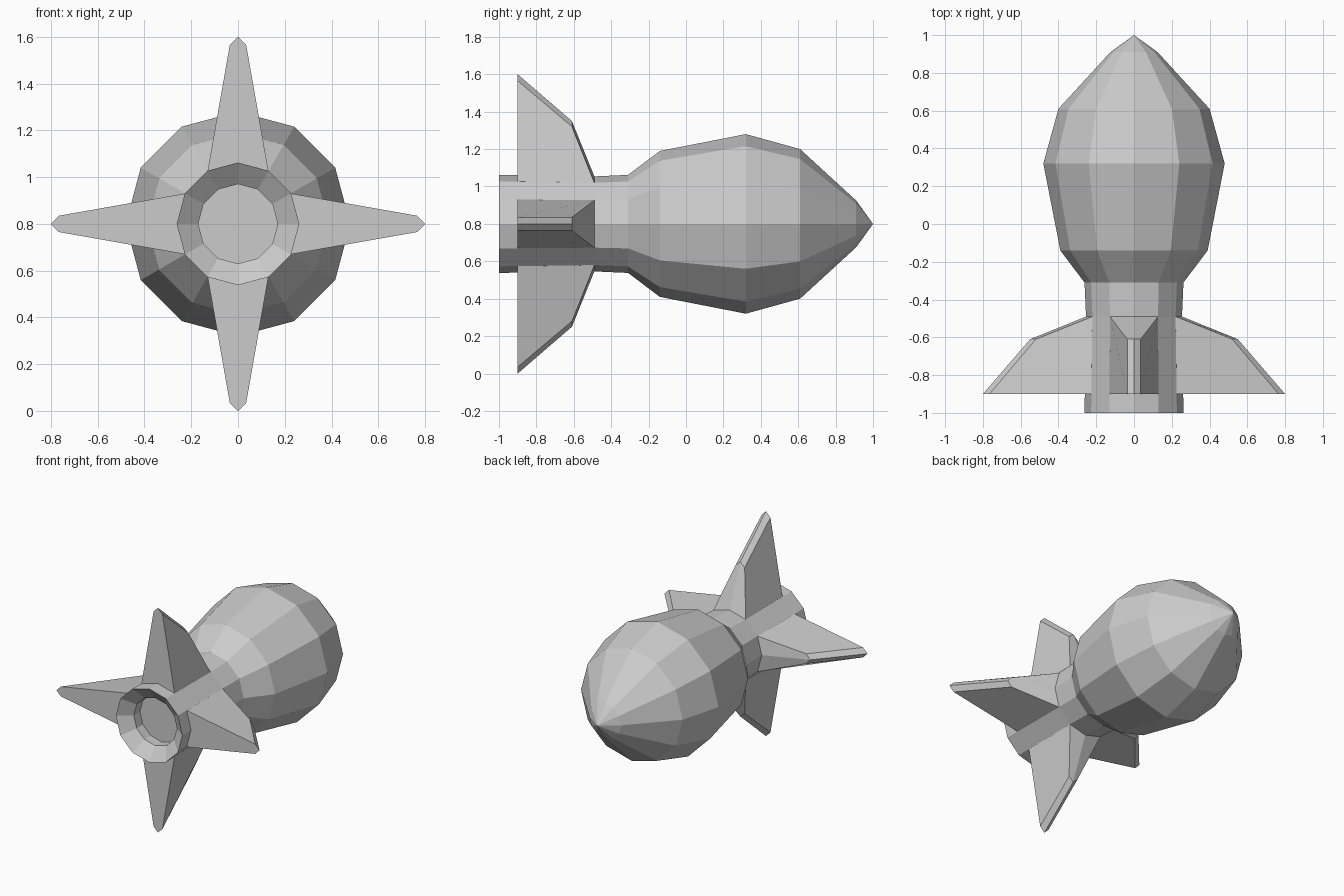
import bpy, bmesh, math
from mathutils import Matrix

cube = bpy.data.objects.get("Cube")
if cube:
    bpy.data.objects.remove(cube)

SIDES = 12
AXIS = 0.8  # height of the long axis

metal = bpy.data.materials.new("plain_grey")
metal.use_nodes = True
GREY = (0.6, 0.6, 0.6, 1)
metal.diffuse_color = GREY
metal.node_tree.nodes["Principled BSDF"].inputs["Base Color"].default_value = GREY


def finish(name, bm):
    bmesh.ops.recalc_face_normals(bm, faces=bm.faces[:])
    mesh = bpy.data.meshes.new(name)
    bm.to_mesh(mesh)
    bm.free()
    mesh.materials.append(metal)
    obj = bpy.data.objects.new(name, mesh)
    obj.location.z = AXIS
    bpy.context.collection.objects.link(obj)
    return obj


# Body: profile (y, radius) from the nozzle floor, over the rim, to the nose
profile = [(-0.86, 0), (-0.86, 0.17), (-0.93, 0.17), (-1, 0.262), (-0.49, 0.254),
           (-0.31, 0.262), (-0.14, 0.39), (0.32, 0.48), (0.61, 0.4),
           (0.91, 0.125), (1, 0)]
bm = bmesh.new()
points = [bm.verts.new((r, y, 0)) for y, r in profile]
edges = [bm.edges.new(pair) for pair in zip(points, points[1:])]
bmesh.ops.spin(bm, geom=points + edges, cent=(0, 0, 0), axis=(0, 1, 0),
               angle=math.tau, steps=SIDES, use_merge=True)
bmesh.ops.remove_doubles(bm, verts=bm.verts[:], dist=0.001)
finish("body", bm)


# Tail fins: ridged sections (y, half width, edge radius, ridge radius)
sections = [(-0.49, 0.127, 0.22, 0.254), (-0.61, 0.035, 0.52, 0.55),
            (-0.9, 0.035, 0.765, 0.8), (-0.9, 0.13, 0.226, 0.26)]


def fin(name, turn):
    bm = bmesh.new()
    rows = [[bm.verts.new((-w, y, low)), bm.verts.new((0, y, high)),
             bm.verts.new((w, y, low))] for y, w, low, high in sections]
    # leading slope and outer edge
    for a, b in zip(rows[:2], rows[1:3]):
        for i in range(2):
            bm.faces.new((a[i], a[i + 1], b[i + 1], b[i]))
    # flat trailing face and two side faces
    bm.faces.new(rows[2] + rows[3][::-1])
    for i in (0, 2):
        bm.faces.new([row[i] for row in rows])
    # hidden root, closing the solid
    for i in range(2):
        bm.faces.new((rows[0][i], rows[0][i + 1], rows[3][i + 1], rows[3][i]))
    bmesh.ops.rotate(bm, verts=bm.verts[:], cent=(0, 0, 0),
                     matrix=Matrix.Rotation(turn * math.pi / 2, 3, 'Y'))
    finish(name, bm)


for turn, side in enumerate(("top", "left", "bottom", "right")):
    fin(side + "_fin", turn)
